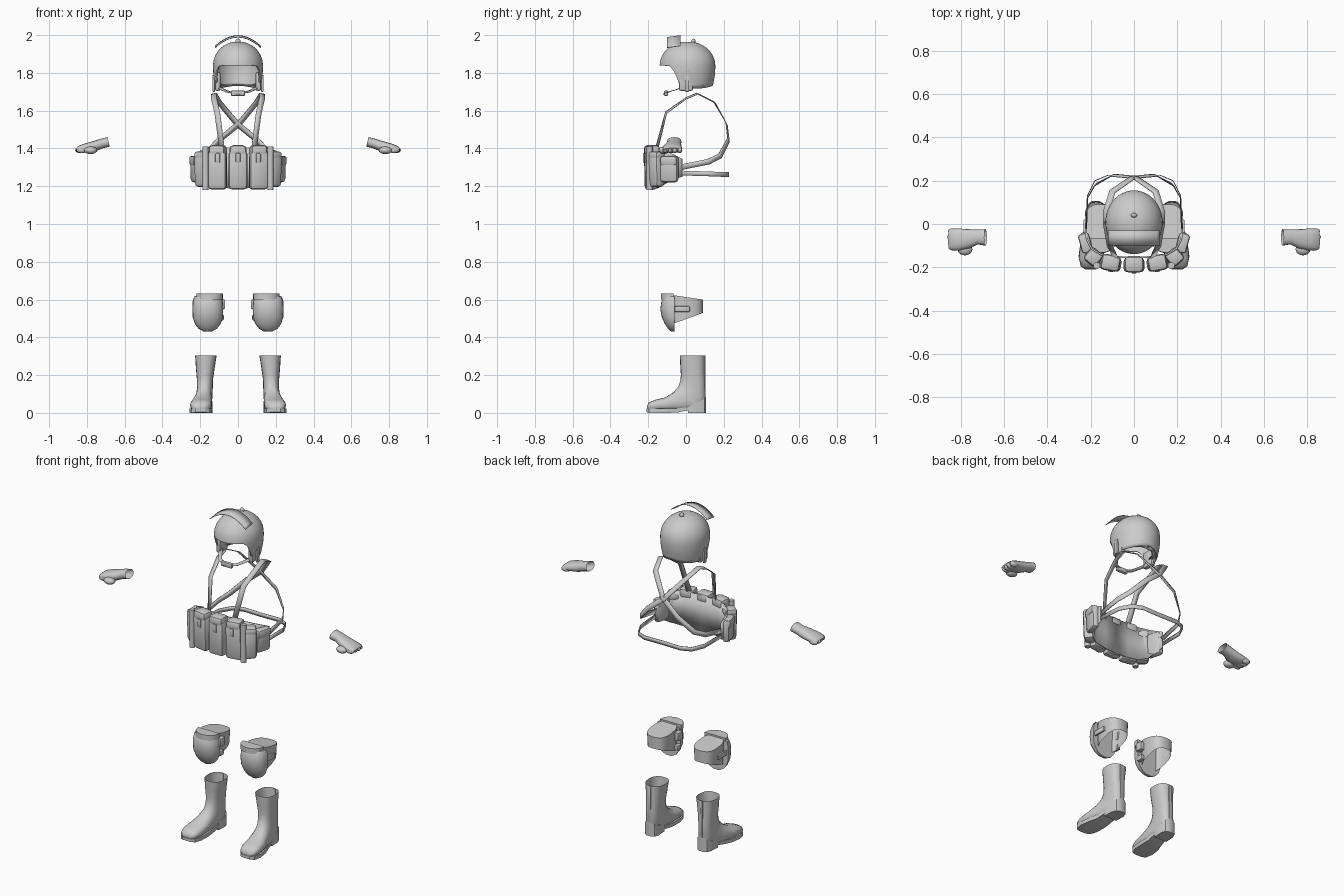
import bpy, bmesh
from math import sin, cos, pi, radians
from mathutils import Vector, Matrix

old = bpy.data.objects.get("Cube")
if old:
    bpy.data.objects.remove(old)

grey = bpy.data.materials.new("plain_grey")
grey.use_nodes = True
grey.diffuse_color = (0.6, 0.6, 0.6, 1)
grey.node_tree.nodes["Principled BSDF"].inputs["Base Color"].default_value = (0.6, 0.6, 0.6, 1)


def finish(name, bm, mirror=False, thick=0, angle=40):
    bmesh.ops.recalc_face_normals(bm, faces=bm.faces)
    me = bpy.data.meshes.new(name)
    bm.to_mesh(me)
    bm.free()
    me.materials.append(grey)
    ob = bpy.data.objects.new(name, me)
    bpy.context.collection.objects.link(ob)
    bpy.ops.object.select_all(action='DESELECT')
    ob.select_set(True)
    bpy.context.view_layer.objects.active = ob
    bpy.ops.object.shade_smooth_by_angle(angle=radians(angle))
    if thick:
        mod = ob.modifiers.new("thickness", 'SOLIDIFY')
        mod.thickness = thick
        mod.offset = 0
    if mirror:
        ob.modifiers.new("mirror", 'MIRROR')
    return ob


def loft(name, rings, closed=True, start=False, end=False, **kw):
    bm = bmesh.new()
    rows = [[bm.verts.new(p) for p in r] for r in rings]
    n = len(rows[0])
    for a, b in zip(rows, rows[1:]):
        for i in range(n if closed else n - 1):
            j = (i + 1) % n
            bm.faces.new((a[i], a[j], b[j], b[i]))
    if start:
        bm.faces.new(rows[0])
    if end:
        bm.faces.new(rows[-1])
    return finish(name, bm, **kw)


def oval(c, u, v, n=18, power=1.0):
    """Oval ring about c with half axes u and v; lower power is boxier."""
    def s(t):
        return (abs(t) ** power) * (1 if t > 0 else -1)
    c, u, v = Vector(c), Vector(u), Vector(v)
    return [c + u * s(cos(2 * pi * i / n)) + v * s(sin(2 * pi * i / n)) for i in range(n)]


def box(name, c, size, turn=0, bevel=0.012, taper=1.0, mirror=False):
    bm = bmesh.new()
    bmesh.ops.create_cube(bm, size=1)
    for v in bm.verts:
        if v.co.z < 0:
            v.co.y *= taper
    bmesh.ops.scale(bm, vec=size, verts=bm.verts)
    bmesh.ops.bevel(bm, geom=bm.edges[:], offset=bevel, segments=2, affect='EDGES', profile=0.5)
    bmesh.ops.transform(bm, matrix=Matrix.Translation(c) @ Matrix.Rotation(radians(turn), 4, 'Z'), verts=bm.verts)
    return finish(name, bm, mirror=mirror)


def ball(name, c, r, mirror=False):
    bm = bmesh.new()
    bmesh.ops.create_uvsphere(bm, u_segments=12, v_segments=8, radius=1)
    bmesh.ops.scale(bm, vec=r, verts=bm.verts)
    bmesh.ops.translate(bm, vec=c, verts=bm.verts)
    return finish(name, bm, mirror=mirror, angle=60)


def strap(name, pts, width, mirror=False, thick=0.004):
    """Flat band along points, facing away from the body."""
    pts = [Vector(p) for p in pts]
    rows = []
    for i, p in enumerate(pts):
        t = (pts[min(i + 1, len(pts) - 1)] - pts[max(i - 1, 0)]).normalized()
        n = Vector((p.x, p.y - 0.04, max(0, p.z - 1.5) * 3))
        w = t.cross(n).normalized() * width / 2
        rows.append([p - w, p + w])
    return loft(name, rows, closed=False, mirror=mirror, thick=thick, angle=30)


# Helmet shell: open dome whose rim rises over the face
def rim(a):
    keys = [(0, 1.84), (48, 1.837), (58, 1.82), (66, 1.78), (71, 1.735), (85, 1.715), (130, 1.72), (180, 1.735)]
    for (a0, z0), (a1, z1) in zip(keys, keys[1:]):
        if a <= a1:
            return z0 + (z1 - z0) * (a - a0) / (a1 - a0)


rings = []
for k in range(1, 15):
    ring = []
    for i in range(60):
        a = i * 6 if i <= 30 else 360 - i * 6
        f = radians(i * 6)
        if k <= 8:
            e = radians(90 - k * 11.25 * 0.97)
            z, r = 1.84 + 0.123 * sin(e), cos(e)
        else:
            top = 1.84 + 0.123 * sin(radians(90 - 87.3))
            z = top + (rim(a) - top) * (k - 8) / 6
            r = 1 - 4.5 * max(0, 1.82 - z) ** 1.6
        ring.append((0.128 * r * sin(f), 0.008 - 0.143 * r * cos(f), z))
    rings.append(ring)
loft("helmet_shell", rings, start=True, thick=0.008, angle=50)
ball("helmet_top_knob", (0, 0.04, 1.967), (0.014, 0.011, 0.014))
ball("helmet_side_screw", (0.125, 0.01, 1.815), (0.008, 0.012, 0.012), mirror=True)
box("ear_pad", (0.108, 0, 1.755), (0.03, 0.075, 0.1), bevel=0.01, mirror=True)
box("ear_strap_tab", (0.129, 0.005, 1.745), (0.012, 0.022, 0.09), bevel=0.003, mirror=True)

# Raised visor strip above the brow
loft("visor_strip", [[(0.12 * s, y, z - 0.055 * s * s) for s in [i / 8 for i in range(-8, 9)]]
                     for y, z in ((-0.1, 1.988), (-0.03, 1.998))], closed=False, thick=0.003)

# Chin strap, chin cup and nape band
strap("chin_strap", [(0.11, 0.0, 1.74), (0.09, -0.04, 1.715), (0.055, -0.09, 1.7), (0.0, -0.112, 1.69)],
      0.02, mirror=True)
box("chin_cup", (0, -0.105, 1.692), (0.075, 0.022, 0.03), bevel=0.008)
strap("nape_band", [(0.105, 0.02, 1.74), (0.085, 0.08, 1.735), (0.04, 0.115, 1.735), (0, 0.12, 1.735)],
      0.03, mirror=True)

# Harness straps crossing at the back, and the waist strap
strap("shoulder_strap", [(-0.085, -0.155, 1.40), (-0.11, -0.105, 1.59), (-0.128, 0.0, 1.665), (-0.127, 0.06, 1.69),
                         (-0.1, 0.15, 1.645), (-0.005, 0.215, 1.53), (0.1, 0.225, 1.445), (0.18, 0.18, 1.36),
                         (0.215, 0.12, 1.33), (0.22, -0.03, 1.3)], 0.03, mirror=True)
strap("waist_strap", [(0, 0.222, 1.262), (0.12, 0.225, 1.262), (0.18, 0.2, 1.262), (0.215, 0.13, 1.265),
                      (0.222, -0.03, 1.27)], 0.025, mirror=True)

# Carrier panel wrapped round the front of the waist
panel = [(0.222, -0.02, 1.25, 1.345), (0.218, -0.07, 1.235, 1.37), (0.195, -0.115, 1.21, 1.39),
         (0.15, -0.142, 1.195, 1.4), (0.08, -0.152, 1.19, 1.405), (0, -0.155, 1.188, 1.405)]
loft("carrier_panel", [[(x, y, a), (x, y, b)] for x, y, a, b in panel], closed=False, mirror=True, thick=0.008)

# Front pouches with flaps and pull tabs
for name, x, y, turn in (("right", -0.108, -0.183, -10), ("middle", 0, -0.19, 0), ("left", 0.108, -0.183, 10)):
    box(name + "_front_pouch", (x, y, 1.285), (0.098, 0.066, 0.205), turn, 0.018, 0.85)
    box(name + "_front_flap", (x, y + 0.004, 1.388), (0.088, 0.075, 0.058), turn, 0.018)
    box(name + "_flap_tab", (x, y - 0.033, 1.35), (0.025, 0.01, 0.05), turn, 0.004)

# Side pouches, tube holders and rings
box("corner_pouch", (0.188, -0.155, 1.28), (0.075, 0.07, 0.17), 40, 0.02, 0.85, mirror=True)
box("corner_flap", (0.187, -0.152, 1.362), (0.07, 0.072, 0.045), 40, 0.015, mirror=True)
box("side_pouch", (0.222, -0.088, 1.29), (0.1, 0.05, 0.14), 75, 0.02, 0.85, mirror=True)
box("side_pouch_flap", (0.224, -0.088, 1.335), (0.09, 0.052, 0.05), 75, 0.012, mirror=True)
loft("tube_holder", [oval((0.172, -0.192, z), (0.016, 0, 0), (0, 0.016, 0), 12) for z in (1.18, 1.3, 1.41)],
     start=True, end=True, mirror=True)

# Gloves: open wrist, palm, knuckles and thumb
glove = [(0.685, -0.062, 1.435, 0.038, 0.025), (0.72, -0.06, 1.426, 0.034, 0.025), (0.76, -0.068, 1.412, 0.044, 0.027),
         (0.81, -0.072, 1.402, 0.051, 0.023), (0.84, -0.072, 1.395, 0.05, 0.018), (0.852, -0.072, 1.392, 0.044, 0.01)]
loft("glove", [oval((x, y, z), (0, ry, 0), (0.006, 0, rz), 16, 0.85) for x, y, z, ry, rz in glove],
     end=True, mirror=True, angle=55)
for i in range(4):
    ball("glove_finger_%d" % (i + 1), (0.835 - 0.004 * abs(i - 1), -0.034 - 0.025 * i, 1.391),
         (0.028, 0.0145, 0.016), mirror=True)
ball("glove_thumb", (0.78, -0.117, 1.39), (0.035, 0.028, 0.02), mirror=True)

# Knee pads: hard cap, padded sleeve, top band and buckles
cap = [(0.615, 0.072, -0.118), (0.59, 0.08, -0.13), (0.55, 0.082, -0.136), (0.505, 0.08, -0.128),
       (0.47, 0.068, -0.112), (0.445, 0.048, -0.095), (0.43, 0.02, -0.078)]
half = [i * pi / 12 for i in range(13)]
loft("knee_cap", [[(0.16 + w * cos(t), -0.06 + (y + 0.06) * sin(t) ** 0.8, z) for t in half] for z, w, y in cap],
     start=True, end=True, mirror=True)
loft("knee_top_band", [[(0.15 + 0.07 * cos(t), -0.065 - 0.067 * sin(t) ** 0.8, z) for t in half]
                       for z in (0.6, 0.632)], start=True, end=True, mirror=True)
sleeve = []
for low in (1, 0.5, 0):
    ring = oval((0.157, 0.006, 0), (0.07 - 0.006 * low, 0, 0), (0, 0.085, 0), 24, 0.75)
    for p in ring:
        top, bottom = 0.622 - 0.15 * (p.y + 0.06), 0.475 + 0.36 * (p.y + 0.06)
        p.z = top + (bottom - top) * low
    sleeve.append(ring)
loft("knee_sleeve", sleeve, end=True, mirror=True, angle=45)
box("knee_upper_buckle", (0.083, -0.045, 0.575), (0.03, 0.045, 0.05), bevel=0.006, mirror=True)
box("knee_lower_buckle", (0.087, -0.045, 0.505), (0.025, 0.04, 0.03), bevel=0.006, mirror=True)
box("knee_outer_strap", (0.228, -0.02, 0.55), (0.012, 0.08, 0.03), bevel=0.004, mirror=True)

# Boots: one sweep from toe tip up to the open cuff (front y, z, back y, z, half width, centre x)
boot = [(-0.207, 0.035, -0.207, 0.015, 0.022, 0.2), (-0.196, 0.056, -0.195, 0.01, 0.046, 0.199),
        (-0.16, 0.07, -0.155, 0.01, 0.057, 0.197), (-0.11, 0.082, -0.085, 0.012, 0.056, 0.193),
        (-0.065, 0.11, 0.0, 0.012, 0.048, 0.185), (-0.04, 0.14, 0.085, 0.018, 0.043, 0.179),
        (-0.03, 0.17, 0.104, 0.07, 0.042, 0.176), (-0.027, 0.2, 0.102, 0.16, 0.043, 0.175),
        (-0.03, 0.245, 0.099, 0.235, 0.05, 0.173), (-0.033, 0.305, 0.1, 0.305, 0.057, 0.17)]
loft("boot", [oval((x, (ay + by) / 2, (az + bz) / 2), (w, 0, 0), (0, (ay - by) / 2, (az - bz) / 2), 20, 0.8)
              for ay, az, by, bz, w, x in boot], start=True, mirror=True, angle=55)


def slab(name, rows):
    loft(name, [[(x - w, y, a), (x + w, y, a), (x + w, y, b), (x - w, y, b)] for y, w, x, a, b in rows],
         start=True, end=True, mirror=True, angle=30)


slab("boot_sole", [(-0.21, 0.025, 0.2, 0.004, 0.022), (-0.195, 0.047, 0.199, 0, 0.022), (-0.15, 0.059, 0.197, 0, 0.022),
                   (-0.09, 0.056, 0.192, 0, 0.022), (-0.04, 0.046, 0.185, 0.003, 0.025), (0.015, 0.042, 0.18, 0.015, 0.03)])
slab("boot_heel", [(0.01, 0.042, 0.18, 0, 0.05), (0.07, 0.042, 0.177, 0, 0.06),
                   (0.097, 0.032, 0.176, 0, 0.075), (0.106, 0.016, 0.176, 0, 0.085)])
box("boot_back_seam", (0.174, 0.1, 0.19), (0.016, 0.008, 0.225), bevel=0.002, mirror=True)
